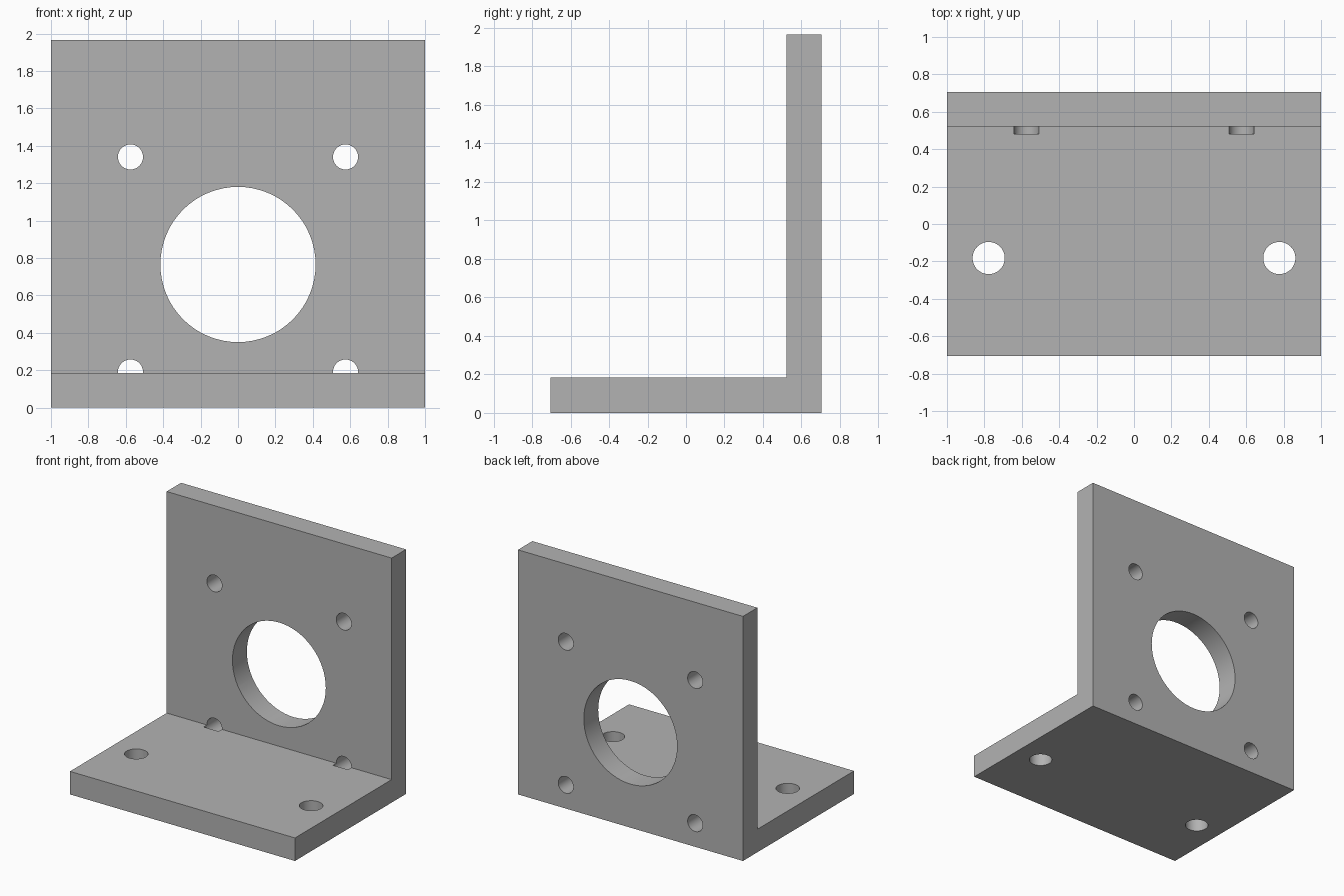
import bpy
import bmesh
import math

cube = bpy.data.objects.get("Cube")
if cube:
    bpy.data.objects.remove(cube, do_unlink=True)

HALF_W, FRONT, BACK = 1.0, -0.705, 0.705
HEIGHT, BASE_TOP, PLATE_FRONT = 1.965, 0.185, 0.522

grey = bpy.data.materials.new("plain grey")
grey.use_nodes = True
colour = (0.45, 0.45, 0.45, 1)
grey.diffuse_color = colour
grey.node_tree.nodes["Principled BSDF"].inputs["Base Color"].default_value = colour

# L-shaped bracket: side profile extruded across the width
profile = [(FRONT, 0), (BACK, 0), (BACK, HEIGHT), (PLATE_FRONT, HEIGHT),
           (PLATE_FRONT, BASE_TOP), (FRONT, BASE_TOP)]
bm = bmesh.new()
face = bm.faces.new([bm.verts.new((-HALF_W, y, z)) for y, z in profile])
extruded = bmesh.ops.extrude_face_region(bm, geom=[face])["geom"]
bmesh.ops.translate(bm, vec=(2 * HALF_W, 0, 0),
                    verts=[v for v in extruded if isinstance(v, bmesh.types.BMVert)])
bmesh.ops.recalc_face_normals(bm, faces=bm.faces)
mesh = bpy.data.meshes.new("bracket")
bm.to_mesh(mesh)
bm.free()
mesh.materials.append(grey)
bracket = bpy.data.objects.new("bracket", mesh)
bpy.context.collection.objects.link(bracket)


def drill(name, radius, depth, location, tilt=0.0):
    """Cut a round hole through the bracket and discard the cutter."""
    bpy.ops.mesh.primitive_cylinder_add(vertices=64, radius=radius, depth=depth,
                                        location=location, rotation=(tilt, 0, 0))
    cutter = bpy.context.object
    cutter.name = name
    cutter.hide_render = True
    cutter.data.materials.append(grey)
    mod = bracket.modifiers.new(name, "BOOLEAN")
    mod.operation = "DIFFERENCE"
    mod.solver = "EXACT"
    mod.object = cutter
    bpy.ops.object.select_all(action="DESELECT")
    bracket.select_set(True)
    bpy.context.view_layer.objects.active = bracket
    bpy.ops.object.modifier_apply(modifier=mod.name)
    bpy.data.objects.remove(cutter, do_unlink=True)


# Large bore and four bolt holes in the upright plate; lower holes notch the base
BORE_Z, BOLT = 0.765, 0.575
hole_front, hole_back = 0.48, 0.8
hole_depth, hole_y = hole_back - hole_front, (hole_back + hole_front) / 2
drill("bore", 0.415, hole_depth, (0, hole_y, BORE_Z), math.pi / 2)
for side in (-1, 1):
    for level in (-1, 1):
        drill("bolt_hole", 0.067, hole_depth,
              (side * BOLT, hole_y, BORE_Z + level * BOLT), math.pi / 2)
    # Mounting hole in the base
    drill("mounting_hole", 0.086, 0.5, (side * 0.777, -0.182, 0.1))

bpy.ops.object.shade_smooth_by_angle(angle=math.radians(30))
